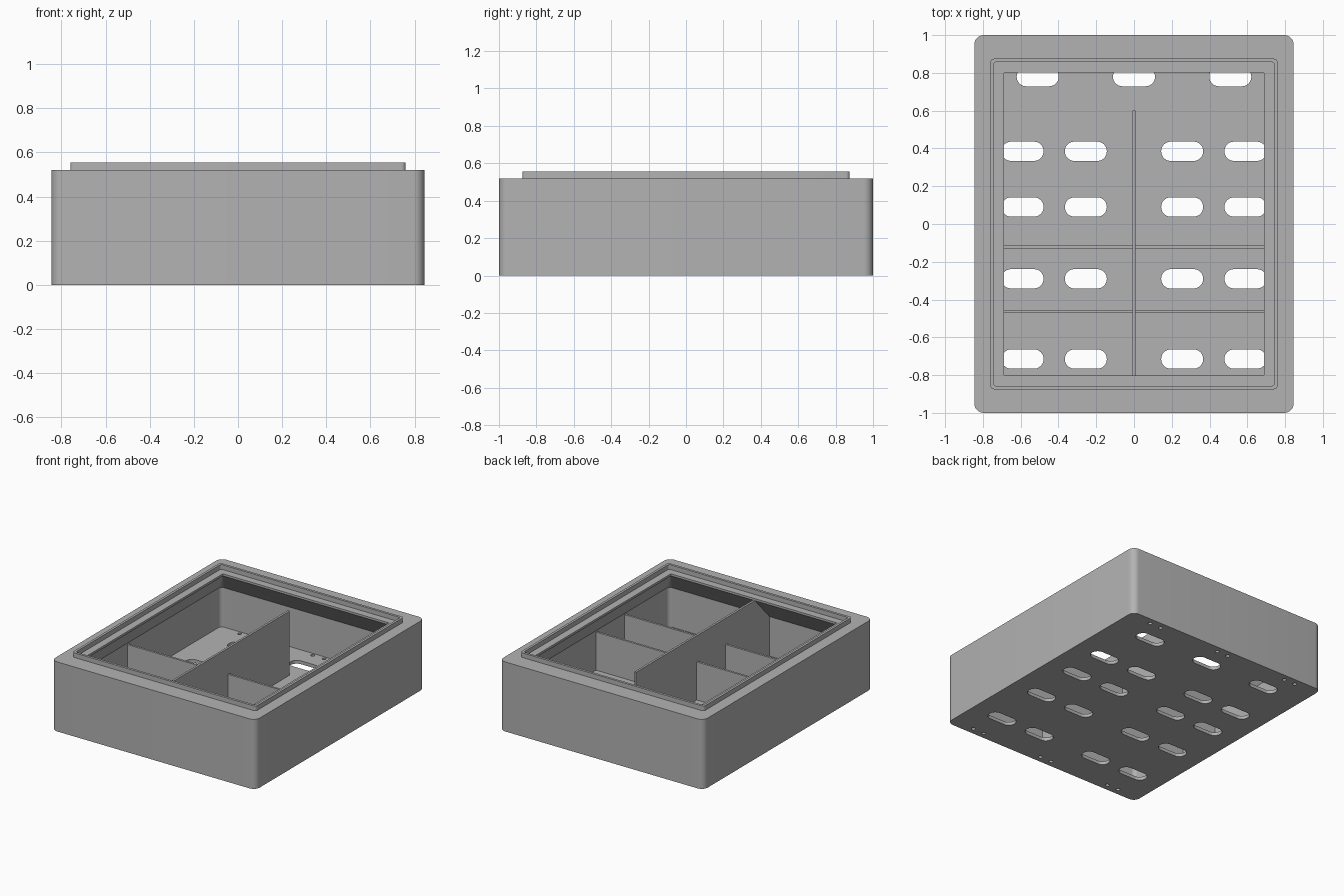
import bpy, bmesh, math

cube = bpy.data.objects.get("Cube")
if cube:
    bpy.data.objects.remove(cube, do_unlink=True)

grey = bpy.data.materials.new("plain grey")
grey.use_nodes = True
grey.diffuse_color = (0.45, 0.45, 0.45, 1)
grey.node_tree.nodes["Principled BSDF"].inputs["Base Color"].default_value = grey.diffuse_color

FLOOR = 0.025
LEDGE = 0.52
LIP = 0.555
UNDER = 0.505     # top of the sloped overhang
SLOPE = 0.32      # bottom of the sloped overhang
WALL_X, WALL_Y = 0.825, 0.975
THICK = 0.016


def finish(bm, name):
    bmesh.ops.recalc_face_normals(bm, faces=bm.faces)
    mesh = bpy.data.meshes.new(name)
    bm.to_mesh(mesh)
    bm.free()
    mesh.materials.append(grey)
    obj = bpy.data.objects.new(name, mesh)
    bpy.context.collection.objects.link(obj)
    return obj


def outline(hx, hy, r, segs=8):
    """Rounded rectangle, counter-clockwise."""
    pts = []
    for q, (sx, sy) in enumerate([(1, 1), (-1, 1), (-1, -1), (1, -1)]):
        for i in range(segs + 1):
            a = math.pi / 2 * (q + i / segs)
            pts.append((sx * (hx - r) + r * math.cos(a), sy * (hy - r) + r * math.sin(a)))
    return pts


def loft(bm, rings):
    """Skin (half x, half y, radius, z) rings and cap both ends."""
    loops = [[bm.verts.new((x, y, z)) for x, y in outline(hx, hy, r)] for hx, hy, r, z in rings]
    for a, b in zip(loops, loops[1:]):
        n = len(a)
        for i in range(n):
            j = (i + 1) % n
            bm.faces.new((a[i], a[j], b[j], b[i]))
    bm.faces.new(loops[0][::-1])
    bm.faces.new(loops[-1])


def prism(bm, pts, z0, z1):
    """Upright prism over a flat outline."""
    face = bm.faces.new([bm.verts.new((x, y, z0)) for x, y in pts])
    out = bmesh.ops.extrude_face_region(bm, geom=[face])
    verts = [g for g in out["geom"] if isinstance(g, bmesh.types.BMVert)]
    bmesh.ops.translate(bm, verts=verts, vec=(0, 0, z1 - z0))


# Tray shell: outer wall, raised lip, ledge, sloped overhang, cavity
bm = bmesh.new()
loft(bm, [
    (0.845, 1.0, 0.05, 0),
    (0.845, 1.0, 0.05, LEDGE),
    (0.76, 0.875, 0.02, LEDGE),
    (0.76, 0.875, 0.02, LIP),
    (0.742, 0.857, 0.012, LIP),
    (0.742, 0.857, 0.012, LEDGE),
    (0.687, 0.802, 0.002, LEDGE),
    (0.687, 0.802, 0.002, UNDER),
    (WALL_X, WALL_Y, 0.03, SLOPE),
    (WALL_X, WALL_Y, 0.03, FLOOR),
])
shell = finish(bm, "tray_shell")

# Cutter for drain slots and screw holes
bm = bmesh.new()
slots = [(x, 0.78) for x in (-0.51, 0, 0.51)]
slots += [(s * x, y) for y in (0.385, 0.09, -0.29, -0.715) for x in (0.255, 0.59) for s in (-1, 1)]
for cx, cy in slots:
    prism(bm, [(cx + x, cy + y) for x, y in outline(0.111, 0.051, 0.05)], -0.1, 0.1)
for cx in (-0.605, 0, 0.605):
    for off in (-0.047, 0.047):
        for cy in (-0.95, 0.95):
            prism(bm, [(cx + off + 0.014 * math.cos(math.tau * i / 16),
                        cy + 0.014 * math.sin(math.tau * i / 16)) for i in range(16)], -0.1, 0.1)
cutter = finish(bm, "hole_cutter")
cutter.hide_render = True

mod = shell.modifiers.new("holes", "BOOLEAN")
mod.operation = "DIFFERENCE"
mod.solver = "EXACT"
mod.object = cutter
bpy.context.view_layer.objects.active = shell
shell.select_set(True)
bpy.ops.object.modifier_apply(modifier=mod.name)
bpy.data.objects.remove(cutter, do_unlink=True)
bpy.ops.object.shade_smooth_by_angle(angle=math.radians(30))

# Tall centre divider, sloped under the front overhang
bm = bmesh.new()
side = [(0.6, FLOOR), (0.6, UNDER), (-0.802, UNDER), (-WALL_Y, SLOPE), (-WALL_Y, FLOOR)]
face = bm.faces.new([bm.verts.new((-THICK / 2, y, z)) for y, z in side])
out = bmesh.ops.extrude_face_region(bm, geom=[face])
bmesh.ops.translate(bm, vec=(THICK, 0, 0),
                    verts=[g for g in out["geom"] if isinstance(g, bmesh.types.BMVert)])
finish(bm, "centre_divider")

# Low cross dividers on both sides of the centre
for label, y in (("rear", -0.122), ("front", -0.462)):
    for hand, s in (("left", 1), ("right", -1)):
        bm = bmesh.new()
        x0, x1 = s * THICK / 2, s * WALL_X
        prism(bm, [(x0, y - THICK / 2), (x1, y - THICK / 2),
                   (x1, y + THICK / 2), (x0, y + THICK / 2)], FLOOR, 0.31)
        finish(bm, f"{label}_cross_divider_{hand}")
